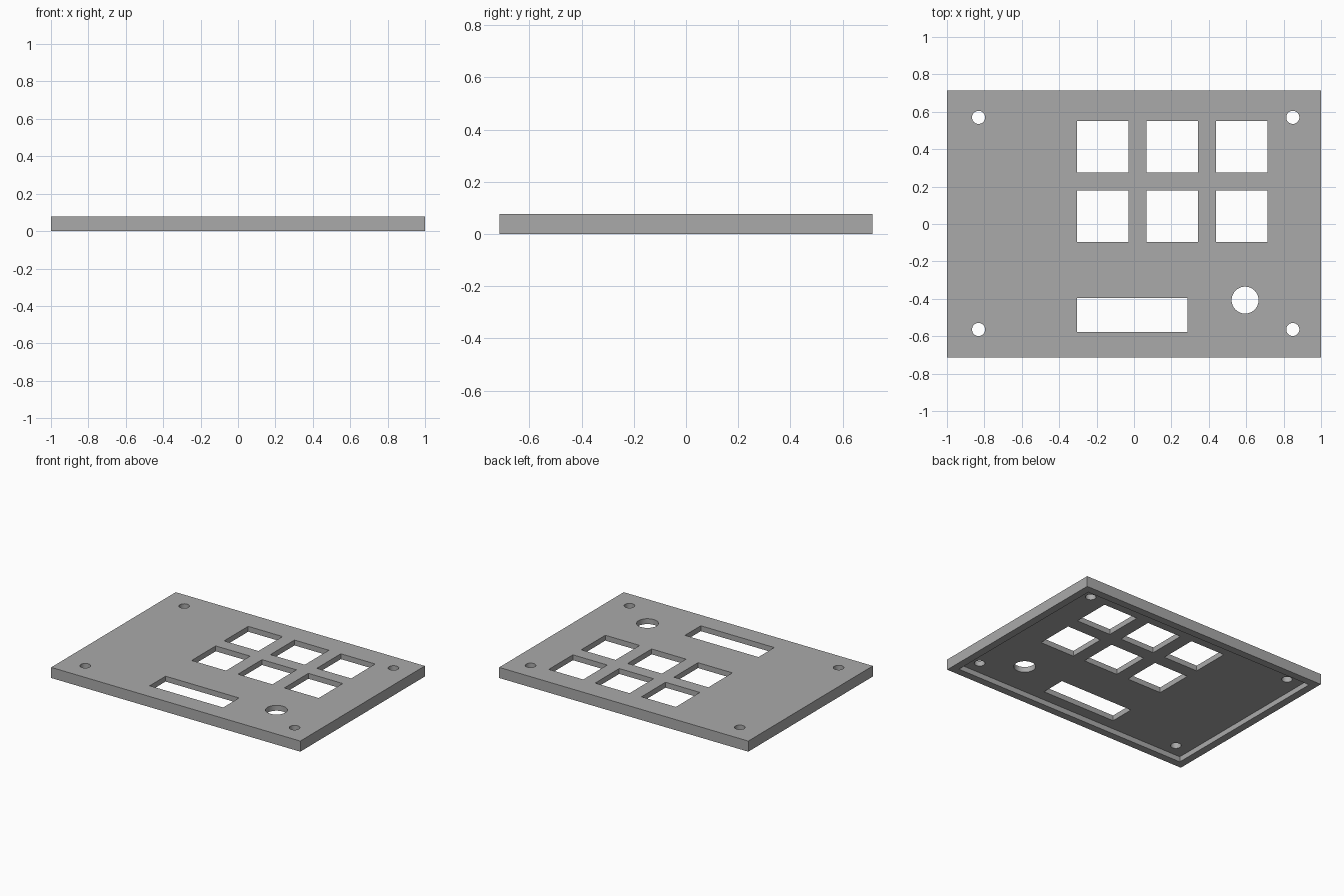
import bpy

# Remove the default cube
old = bpy.data.objects.get("Cube")
if old:
    bpy.data.objects.remove(old, do_unlink=True)

HEIGHT = 0.077      # overall thickness
HALF_X, HALF_Y = 1.0, 0.714
RIM = 0.055         # width of the lip underneath
RECESS = 0.038      # depth of the hollow underneath

grey = bpy.data.materials.new("plain grey")
grey.use_nodes = True
colour = (0.4, 0.4, 0.4, 1)
grey.diffuse_color = colour
grey.node_tree.nodes["Principled BSDF"].inputs["Base Color"].default_value = colour


def box(name, x, y, z, sx, sy, sz):
    bpy.ops.mesh.primitive_cube_add(size=1, location=(x, y, z))
    ob = bpy.context.object
    ob.name = name
    ob.scale = (sx, sy, sz)
    bpy.ops.object.transform_apply(location=True, rotation=False, scale=True)
    ob.data.materials.append(grey)
    return ob


def cylinder(name, x, y, radius):
    bpy.ops.mesh.primitive_cylinder_add(vertices=48, radius=radius, depth=0.4, location=(x, y, 0))
    ob = bpy.context.object
    ob.name = name
    ob.data.materials.append(grey)
    return ob


# Cover plate
panel = box("cover_panel", 0, 0, HEIGHT / 2, 2 * HALF_X, 2 * HALF_Y, HEIGHT)

# Hollow underside, leaving a lip around the edge
cutters = [box("recess_cutter", 0, 0, RECESS - 0.1,
               2 * (HALF_X - RIM), 2 * (HALF_Y - RIM), 0.2)]

# Two rows of three square button windows
for row in range(2):
    for col in range(3):
        cutters.append(box("button_window_cutter", -0.167 + 0.372 * col,
                           0.414 - 0.372 * row, 0, 0.276, 0.276, 0.4))

# Display slot and round dial hole
cutters.append(box("display_slot_cutter", -0.01, -0.486, 0, 0.59, 0.182, 0.4))
cutters.append(cylinder("dial_hole_cutter", 0.594, -0.407, 0.072))

# Screw holes near the corners
for x in (-0.831, 0.849):
    for y in (-0.564, 0.57):
        cutters.append(cylinder("screw_hole_cutter", x, y, 0.035))

# Cut every opening, then drop the cutters
for cutter in cutters:
    cutter.hide_render = True
    mod = panel.modifiers.new("cut", 'BOOLEAN')
    mod.operation = 'DIFFERENCE'
    mod.solver = 'EXACT'
    mod.object = cutter
    bpy.ops.object.select_all(action='DESELECT')
    panel.select_set(True)
    bpy.context.view_layer.objects.active = panel
    bpy.ops.object.modifier_apply(modifier=mod.name)
    bpy.data.objects.remove(cutter, do_unlink=True)

# Smooth round holes, sharp plate edges
bpy.ops.object.shade_smooth_by_angle(angle=0.6)
